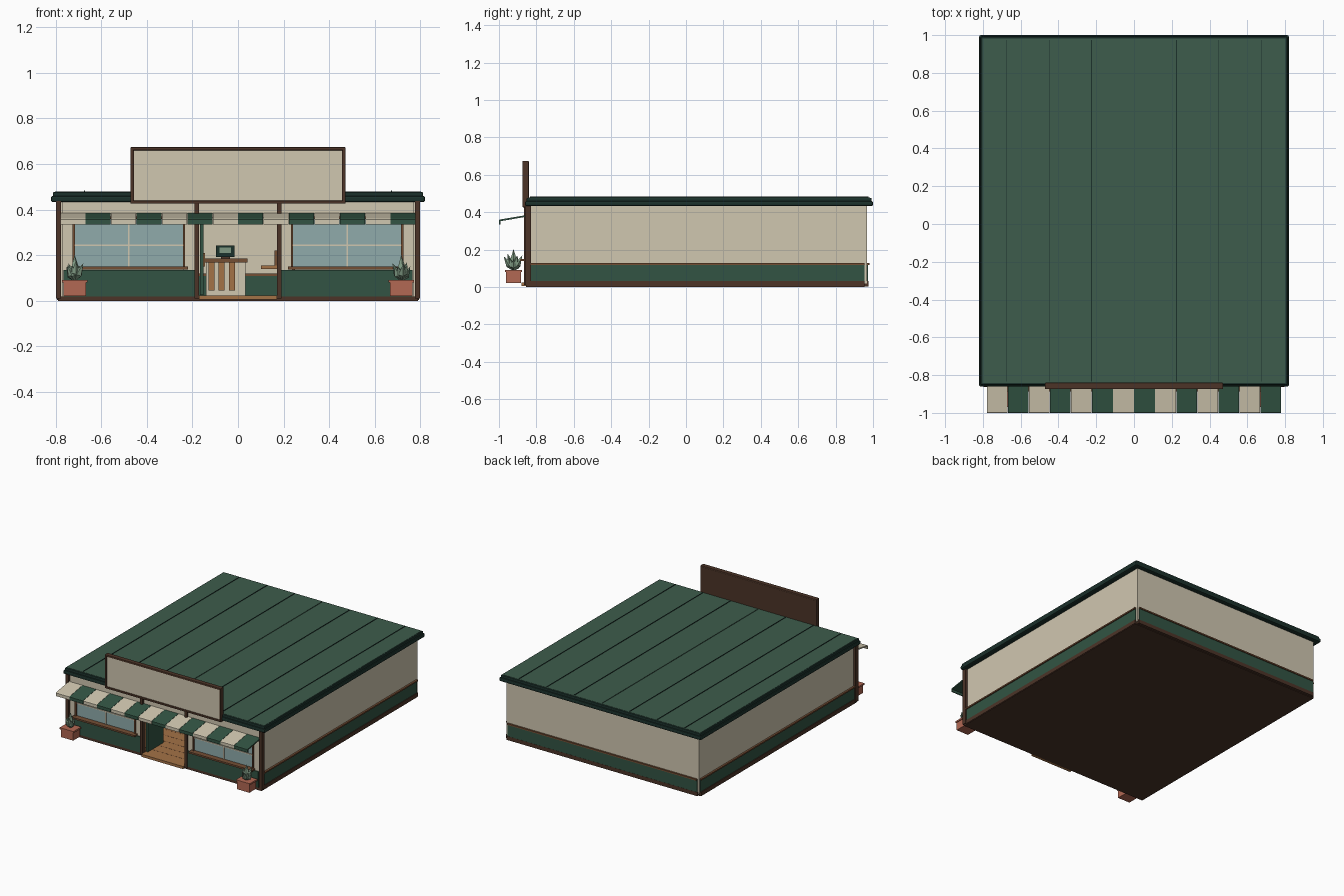
import bpy, bmesh, math, random
from mathutils import Matrix, Vector

random.seed(4)


def mat(name, r, g, b):
    def lin(c):
        c /= 255
        return c / 12.92 if c <= 0.04045 else ((c + 0.055) / 1.055) ** 2.4
    m = bpy.data.materials.new(name)
    m.diffuse_color = (lin(r), lin(g), lin(b), 1)
    return m


ROOF = mat("roof green", 61, 92, 76)
GREEN = mat("panel green", 50, 84, 67)
TRIM = mat("dark green", 27, 49, 43)
CREAM = mat("cream", 208, 199, 176)
DARK = mat("dark brown", 76, 52, 39)
BROWN = mat("brown trim", 116, 78, 52)
WOOD = mat("wood", 164, 114, 70)
GLASS = mat("glass blue", 144, 171, 171)
CLAY = mat("terracotta", 178, 104, 83)
LEAF = mat("leaf green", 126, 153, 130)


def finish(name, bm, m):
    bmesh.ops.recalc_face_normals(bm, faces=bm.faces)
    me = bpy.data.meshes.new(name)
    bm.to_mesh(me)
    bm.free()
    me.materials.append(m)
    ob = bpy.data.objects.new(name, me)
    bpy.context.collection.objects.link(ob)
    return ob


def box(name, m, x0, x1, y0, y1, z0, z1, bevel=0):
    bm = bmesh.new()
    size = Matrix.Diagonal((x1 - x0, y1 - y0, z1 - z0, 1))
    mid = Matrix.Translation(((x0 + x1) / 2, (y0 + y1) / 2, (z0 + z1) / 2))
    bmesh.ops.create_cube(bm, size=1, matrix=mid @ size)
    ob = finish(name, bm, m)
    if bevel:
        b = ob.modifiers.new("bevel", "BEVEL")
        b.width, b.segments = bevel, 2
    return ob


def pair(name, m, x0, x1, *rest, **kw):
    """The same box on the right and the left."""
    box("right_" + name, m, x0, x1, *rest, **kw)
    box("left_" + name, m, -x1, -x0, *rest, **kw)


def extrude_x(name, m, x0, x1, profile):
    """A y-z profile drawn out along x."""
    bm = bmesh.new()
    f = bm.faces.new([bm.verts.new((x0, y, z)) for y, z in profile])
    new = bmesh.ops.extrude_face_region(bm, geom=[f])["geom"]
    bmesh.ops.translate(bm, vec=(x1 - x0, 0, 0),
                        verts=[v for v in new if isinstance(v, bmesh.types.BMVert)])
    return finish(name, bm, m)


# Base and floor
box("foundation", DARK, -0.79, 0.79, -0.855, 0.955, 0, 0.02)
pair("base_board", DARK, 0.775, 0.793, -0.83, 0.955, 0.004, 0.032)
box("back_base_board", DARK, -0.775, 0.775, 0.955, 0.975, 0.004, 0.032)
box("floor", WOOD, -0.77, 0.77, -0.845, 0.95, 0.02, 0.024)
for i in range(22):
    y = -0.78 + i * 0.078
    box("floor_joint", BROWN, -0.76, 0.76, y, y + 0.004, 0.024, 0.0245)
box("door_step", WOOD, -0.17, 0.17, -0.88, -0.83, 0.005, 0.024)

# Side and back walls with wainscot and rails
pair("side_wall", CREAM, 0.765, 0.782, -0.84, 0.955, 0.02, 0.44)
pair("side_wainscot", GREEN, 0.78, 0.788, -0.83, 0.955, 0.03, 0.118)
pair("side_rail", BROWN, 0.78, 0.796, -0.83, 0.955, 0.118, 0.128)
box("back_wall", CREAM, -0.782, 0.782, 0.95, 0.968, 0.02, 0.44)
box("back_wainscot", GREEN, -0.77, 0.77, 0.966, 0.974, 0.03, 0.118)
box("back_rail", BROWN, -0.77, 0.77, 0.966, 0.981, 0.118, 0.128)
box("inner_wainscot", GREEN, -0.765, 0.765, 0.942, 0.95, 0.024, 0.11)
box("inner_rail", BROWN, -0.765, 0.765, 0.938, 0.95, 0.11, 0.12)

# Shop front
box("front_header", CREAM, -0.77, 0.77, -0.85, -0.835, 0.365, 0.44)
pair("front_outer_wall", CREAM, 0.72, 0.77, -0.85, -0.835, 0.02, 0.37)
pair("front_inner_wall", CREAM, 0.185, 0.24, -0.85, -0.835, 0.02, 0.37)
pair("front_panel", GREEN, 0.19, 0.765, -0.858, -0.835, 0.02, 0.136)
pair("corner_post", DARK, 0.775, 0.797, -0.862, -0.83, 0.01, 0.437)
pair("door_post", DARK, 0.17, 0.19, -0.866, -0.83, 0.01, 0.437)
pair("window_glass", GLASS, 0.235, 0.722, -0.848, -0.84, 0.14, 0.368)
pair("window_sill", BROWN, 0.22, 0.735, -0.888, -0.84, 0.138, 0.15)
pair("window_jamb_inner", BROWN, 0.232, 0.242, -0.86, -0.84, 0.15, 0.37)
pair("window_jamb_outer", BROWN, 0.715, 0.725, -0.86, -0.84, 0.15, 0.37)
pair("window_head", BROWN, 0.232, 0.725, -0.858, -0.84, 0.36, 0.37)
pair("window_mullion", CREAM, 0.475, 0.483, -0.854, -0.84, 0.15, 0.362)
pair("window_bar", CREAM, 0.242, 0.715, -0.854, -0.84, 0.24, 0.247)
box("open_door", GREEN, -0.167, -0.151, -0.83, -0.65, 0.026, 0.36)
box("door_handle", WOOD, -0.151, -0.145, -0.68, -0.67, 0.15, 0.21)

# Roof with standing seams
box("roof_fascia", TRIM, -0.82, 0.82, -0.86, 1.0, 0.433, 0.46, bevel=0.008)
box("roof_edge", TRIM, -0.812, 0.812, -0.852, 0.992, 0.455, 0.477, bevel=0.005)
box("roof_surface", ROOF, -0.803, 0.803, -0.843, 0.983, 0.474, 0.479)
for i in range(-3, 4):
    x = i * 0.2245
    box("roof_seam", ROOF if i == 0 else TRIM,
        x - 0.002, x + 0.002, -0.835, 0.975, 0.478, 0.483)

# Blank sign board
box("sign_backing", DARK, -0.465, 0.465, -0.862, -0.842, 0.43, 0.67)
box("sign_panel", CREAM, -0.457, 0.457, -0.867, -0.86, 0.44, 0.66)
for z in (0.426, 0.66):
    box("sign_rail", DARK, -0.472, 0.472, -0.874, -0.84, z, z + 0.014, bevel=0.004)
pair("sign_stile", DARK, 0.458, 0.472, -0.874, -0.84, 0.426, 0.674, bevel=0.004)

# Striped awning
W = 1.56 / 14
slope = [(-0.845, 0.386), (-0.995, 0.361), (-1.0, 0.357), (-1.0, 0.334),
         (-0.993, 0.334), (-0.993, 0.352), (-0.845, 0.377)]
for i in range(14):
    x = -0.78 + i * W
    extrude_x("awning_stripe", GREEN if i % 2 else CREAM, x + 0.001, x + W - 0.001, slope)

# Counter with slatted front and a till
box("counter_body", CREAM, -0.14, 0.032, -0.2, -0.04, 0.024, 0.17)
box("counter_top", BROWN, -0.148, 0.042, -0.215, -0.03, 0.168, 0.185)
for x in (-0.13, -0.085, -0.04):
    box("counter_slat", WOOD, x, x + 0.026, -0.208, -0.2, 0.045, 0.168)
box("till_foot", DARK, -0.075, -0.035, -0.15, -0.1, 0.185, 0.195)
box("till_body", TRIM, -0.096, -0.016, -0.16, -0.09, 0.193, 0.243)
box("till_screen", LEAF, -0.082, -0.03, -0.164, -0.16, 0.21, 0.234)

# Seating beside the counter
box("bench_seat", WOOD, 0.1, 0.26, 0.05, 0.25, 0.14, 0.155)
box("bench_back", BROWN, 0.16, 0.176, 0.05, 0.25, 0.155, 0.22)
for x in (0.17, 0.235):
    for y in (0.06, 0.225):
        box("bench_leg", BROWN, x, x + 0.015, y, y + 0.015, 0.024, 0.14)


# Planters with pointed leaves
def leaf(bm, base, tilt, turn, length, width):
    rot = Matrix.Rotation(turn, 4, "Z") @ Matrix.Rotation(tilt, 4, "Y")
    place = Matrix.Translation(base) @ rot
    ring = [bm.verts.new(place @ Vector((math.cos(a) * width, math.sin(a) * width, length * 0.42)))
            for a in (k * math.tau / 5 for k in range(5))]
    low = bm.verts.new(place @ Vector((0, 0, 0)))
    tip = bm.verts.new(place @ Vector((0, 0, length)))
    for k in range(5):
        a, b = ring[k], ring[(k + 1) % 5]
        bm.faces.new((low, b, a))
        bm.faces.new((tip, a, b))


for side, cx in (("left", -0.716), ("right", 0.716)):
    box(side + "_planter", CLAY, cx - 0.05, cx + 0.05, -0.962, -0.883, 0.022, 0.085)
    box(side + "_planter_rim", CLAY, cx - 0.056, cx + 0.056, -0.968, -0.877, 0.08, 0.092)
    bm = bmesh.new()
    leaf(bm, (cx, -0.922, 0.085), 0, 0, 0.118, 0.022)
    for k in range(9):
        leaf(bm, (cx, -0.922, 0.085), random.uniform(0.25, 0.62), k * math.tau / 9,
             random.uniform(0.07, 0.1), 0.019)
    finish(side + "_plant", bm, LEAF)
